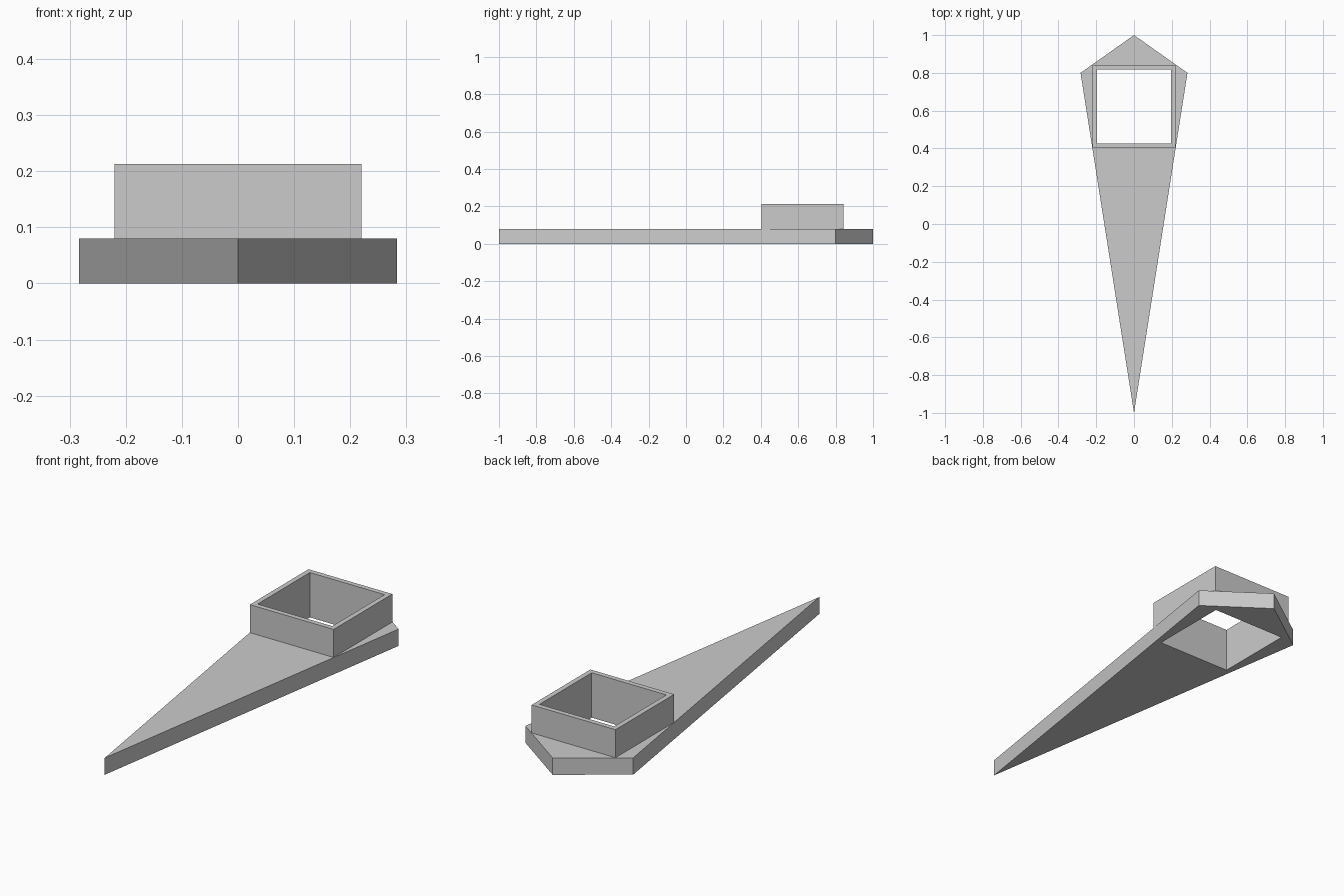
import bpy
import bmesh
from mathutils import Vector

cube = bpy.data.objects.get("Cube")
if cube:
    bpy.data.objects.remove(cube, do_unlink=True)

# Single plain grey
grey = bpy.data.materials.new("light_grey")
grey.use_nodes = True
colour = (0.6, 0.6, 0.6, 1)
grey.diffuse_color = colour
grey.node_tree.nodes["Principled BSDF"].inputs["Base Color"].default_value = colour


def square(half, cy):
    return [(-half, cy - half), (half, cy - half), (half, cy + half), (-half, cy + half)]


def pierced_prism(name, outer, inner, z0, z1):
    """Straight extrusion of an outline with a hole through it."""
    bm = bmesh.new()
    edges = []
    for outline in (outer, inner):
        verts = [bm.verts.new((x, y, z0)) for x, y in outline]
        edges += [bm.edges.new((a, b)) for a, b in zip(verts, verts[1:] + verts[:1])]
    bmesh.ops.triangle_fill(bm, use_beauty=True, edges=edges, normal=Vector((0, 0, 1)))
    out = bmesh.ops.extrude_face_region(bm, geom=bm.faces[:], use_keep_orig=True)
    top = [v for v in out["geom"] if isinstance(v, bmesh.types.BMVert)]
    bmesh.ops.translate(bm, verts=top, vec=(0, 0, z1 - z0))
    bmesh.ops.recalc_face_normals(bm, faces=bm.faces[:])
    mesh = bpy.data.meshes.new(name)
    bm.to_mesh(mesh)
    bm.free()
    mesh.materials.append(grey)
    obj = bpy.data.objects.new(name, mesh)
    bpy.context.collection.objects.link(obj)
    return obj


thickness, height, socket_y = 0.08, 0.213, 0.623
hole = square(0.196, socket_y)

# Long kite-shaped pointer plate, pierced by the socket opening
kite = [(0, -1), (0.283, 0.8), (0, 1), (-0.283, 0.8)]
pierced_prism("pointer_plate", kite, hole, 0, thickness)

# Square collar standing around the opening
pierced_prism("square_collar", square(0.22, socket_y), hole, thickness, height)
